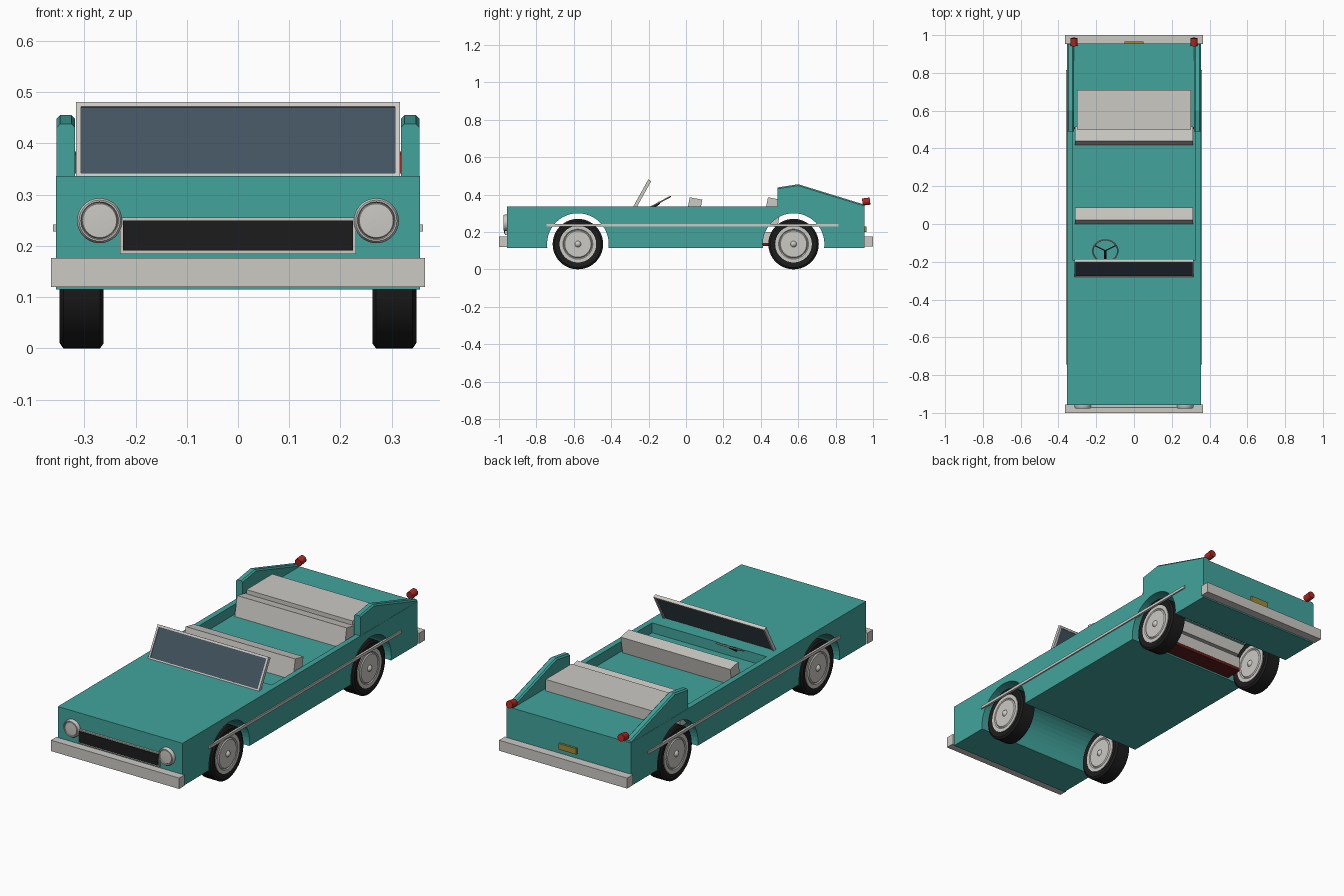
import bpy, bmesh, math
from mathutils import Vector, Matrix

if "Cube" in bpy.data.objects:
    bpy.data.objects.remove(bpy.data.objects["Cube"])


def material(name, rgb):
    m = bpy.data.materials.new(name)
    m.use_nodes = True
    m.diffuse_color = (*rgb, 1)
    m.node_tree.nodes["Principled BSDF"].inputs["Base Color"].default_value = (*rgb, 1)
    return m


TEAL = material("teal paint", (0.054, 0.37, 0.335))
WHITE = material("off white", (0.6, 0.585, 0.55))
BLACK = material("black rubber", (0.012, 0.012, 0.012))
GLASS = material("dark glass", (0.055, 0.085, 0.115))
RED = material("lamp red", (0.45, 0.02, 0.015))
GOLD = material("plate gold", (0.36, 0.25, 0.035))
MAROON = material("dark maroon", (0.12, 0.012, 0.012))


def finish(name, bm, mat, smooth=False):
    bmesh.ops.recalc_face_normals(bm, faces=bm.faces)
    mesh = bpy.data.meshes.new(name)
    bm.to_mesh(mesh)
    bm.free()
    obj = bpy.data.objects.new(name, mesh)
    bpy.context.collection.objects.link(obj)
    mesh.materials.append(mat)
    if smooth:
        bpy.ops.object.select_all(action='DESELECT')
        obj.select_set(True)
        bpy.context.view_layer.objects.active = obj
        bpy.ops.object.shade_smooth_by_angle(angle=math.radians(35))
    return obj


def box(name, x, y, z, mat, tilt=0):
    """Box from ranges; tilt leans it back about its lower front edge."""
    bm = bmesh.new()
    bmesh.ops.create_cube(bm, size=1)
    for v in bm.verts:
        v.co = Vector([r[0] + (c + 0.5) * (r[1] - r[0]) for c, r in zip(v.co, (x, y, z))])
    pivot = Vector((0, y[0], z[0]))
    bmesh.ops.rotate(bm, verts=bm.verts, cent=pivot,
                     matrix=Matrix.Rotation(-math.radians(tilt), 3, 'X'))
    return finish(name, bm, mat)


def lathe(name, profile, centre, axis, mat, steps=40):
    """Revolve (offset along axis, radius) points around the axis."""
    bm = bmesh.new()
    verts = [bm.verts.new((r, 0, h)) for h, r in profile]
    edges = [bm.edges.new(p) for p in zip(verts, verts[1:])]
    bmesh.ops.spin(bm, geom=verts + edges, cent=(0, 0, 0), axis=(0, 0, 1),
                   angle=math.tau, steps=steps, use_duplicate=False)
    bmesh.ops.remove_doubles(bm, verts=bm.verts, dist=1e-5)
    turn = Vector((0, 0, 1)).rotation_difference(Vector(axis)).to_matrix().to_4x4()
    bm.transform(Matrix.Translation(centre) @ turn)
    return finish(name, bm, mat, True)


def rod(name, a, b, radius, mat, steps=16):
    a, b = Vector(a), Vector(b)
    n = (b - a).length
    return lathe(name, [(0, 0), (0, radius), (n, radius), (n, 0)], a, (b - a).normalized(), mat, steps)


# Body shell with open cabin and through-cut wheel arches
AXLES = {"front": -0.578, "rear": 0.575}
HUB_Z = 0.135
body = box("body", (-0.355, 0.355), (-0.958, 0.955), (0.115, 0.336), TEAL)
cutters = [box("cabin_cutter", (-0.326, 0.326), (-0.19, 0.51), (0.285, 0.5), TEAL)]
for end, y in AXLES.items():
    cutters.append(rod(end + "_arch_cutter", (-0.5, y, HUB_Z), (0.5, y, HUB_Z), 0.165, TEAL, 48))
for c in cutters:
    c.hide_render = True
    mod = body.modifiers.new(c.name, 'BOOLEAN')
    mod.operation, mod.object, mod.solver = 'DIFFERENCE', c, 'EXACT'
cut_mesh = bpy.data.meshes.new_from_object(
    body.evaluated_get(bpy.context.evaluated_depsgraph_get()))
body.modifiers.clear()
body.data = cut_mesh
for c in cutters:
    bpy.data.objects.remove(c)
for p in body.data.polygons:
    p.use_smooth = False

# Rear fins, tail lamps, side trim
FIN = [(0.49, 0.325), (0.49, 0.438), (0.6, 0.455), (0.954, 0.346), (0.954, 0.325)]
for side, s in (("left", 1), ("right", -1)):
    bm = bmesh.new()
    face = bm.faces.new([bm.verts.new((s * 0.318, y, z)) for y, z in FIN])
    ext = bmesh.ops.extrude_face_region(bm, geom=[face])["geom"]
    bmesh.ops.translate(bm, vec=(s * 0.036, 0, 0), verts=[g for g in ext if isinstance(g, bmesh.types.BMVert)])
    top = [e for e in bm.edges if all(v.co.z > 0.34 for v in e.verts)
           and abs(e.verts[0].co.x - e.verts[1].co.x) < 0.001]
    bmesh.ops.bevel(bm, geom=top, offset=0.007, segments=1, affect='EDGES')
    finish(side + "_fin", bm, TEAL)
    rod(side + "_tail_lamp", (s * 0.318, 0.943, 0.36), (s * 0.318, 0.984, 0.365), 0.019, RED)
    box(side + "_side_trim", sorted((s * 0.35, s * 0.361)), (-0.745, 0.815), (0.228, 0.242), WHITE)

# Wheels: tyre, dished hub and cap
TYRE = [(-0.036, 0.096), (-0.043, 0.108), (-0.043, 0.125), (-0.036, 0.135)]
TYRE = TYRE + [(-h, r) for h, r in reversed(TYRE)] + [TYRE[0]]
HUB = [(-0.042, 0), (-0.042, 0.07), (-0.037, 0.075), (-0.041, 0.08), (-0.041, 0.098)]
HUB = HUB + [(-h, r) for h, r in reversed(HUB)]
CAP = [(0.054 * math.cos(a), 0.027 * math.sin(a)) for a in [math.pi * i / 12 for i in range(13)]]
for end, y in AXLES.items():
    for side, s in (("left", 1), ("right", -1)):
        at = (s * 0.305, y, HUB_Z)
        for part, profile, mat in (("tyre", TYRE, BLACK), ("hub", HUB, WHITE), ("hub_cap", CAP, WHITE)):
            lathe(f"{end}_{side}_{part}", profile, at, (s, 0, 0), mat)

# Bumpers, grille, headlights, number plate
box("front_bumper", (-0.365, 0.365), (-1.0, -0.955), (0.12, 0.176), WHITE)
box("rear_bumper", (-0.365, 0.365), (0.952, 1.0), (0.122, 0.176), WHITE)
box("grille_frame", (-0.23, 0.23), (-0.968, -0.955), (0.184, 0.255), WHITE)
box("grille", (-0.224, 0.224), (-0.972, -0.965), (0.191, 0.249), BLACK)
box("number_plate", (-0.05, 0.05), (0.953, 0.966), (0.2, 0.23), GOLD)
LAMP = [(0, 0.044), (0.014, 0.044), (0.02, 0.04), (0.02, 0.037), (0.014, 0.035), (0.018, 0.033), (0.02, 0)]
for side, s in (("left", 1), ("right", -1)):
    lathe(side + "_headlight", LAMP, (s * 0.27, -0.956, 0.249), (0, -1, 0), WHITE)

# Windscreen: leaning frame bars and pane
LEAN = 29


def screen(name, x, z, depth, mat):
    obj = box(name, x, (depth[0], depth[1]), z, mat)
    lean = Matrix.Translation((0, -0.283, 0.334)) @ Matrix.Rotation(-math.radians(LEAN), 4, 'X')
    obj.data.transform(lean)


screen("screen_top_bar", (-0.315, 0.315), (0.158, 0.168), (0, 0.018), WHITE)
screen("screen_bottom_bar", (-0.315, 0.315), (0.0, 0.009), (0, 0.018), WHITE)
screen("screen_left_bar", (0.306, 0.316), (0, 0.168), (0, 0.018), WHITE)
screen("screen_right_bar", (-0.316, -0.306), (0, 0.168), (0, 0.018), WHITE)
screen("screen_pane", (-0.308, 0.308), (0.006, 0.16), (0.004, 0.012), GLASS)

# Seats and the raised rear shelf
box("front_seat", (-0.312, 0.312), (-0.008, 0.06), (0.24, 0.388), WHITE, 11)
box("rear_seat", (-0.312, 0.312), (0.41, 0.49), (0.24, 0.388), WHITE, 11)
box("rear_shelf", (-0.302, 0.302), (0.5, 0.71), (0.33, 0.395), WHITE)
box("seat_base", (-0.26, 0.26), (0.405, 0.5), (0.14, 0.2), WHITE)
box("seat_base_underside", (-0.26, 0.26), (0.405, 0.5), (0.124, 0.141), MAROON)

# Steering wheel and column
bpy.ops.mesh.primitive_torus_add(major_radius=0.066, minor_radius=0.004, major_segments=32,
                                 minor_segments=8, location=(-0.152, -0.142, 0.358),
                                 rotation=(math.radians(28), 0, 0))
wheel = bpy.context.object
wheel.name = "steering_wheel"
wheel.data.materials.append(WHITE)
bpy.ops.object.shade_smooth_by_angle()
rod("steering_column", (-0.152, -0.2, 0.318), (-0.152, -0.142, 0.356), 0.007, BLACK)
for i, a in enumerate((0, 120, 240)):
    tip = Vector((0.066 * math.sin(math.radians(a)), -0.066 * math.cos(math.radians(a)), 0))
    tip.rotate(Matrix.Rotation(math.radians(28), 3, 'X'))
    rod(f"steering_spoke_{i + 1}", (-0.152, -0.142, 0.358), Vector((-0.152, -0.142, 0.358)) + tip, 0.003, BLACK, 8)
